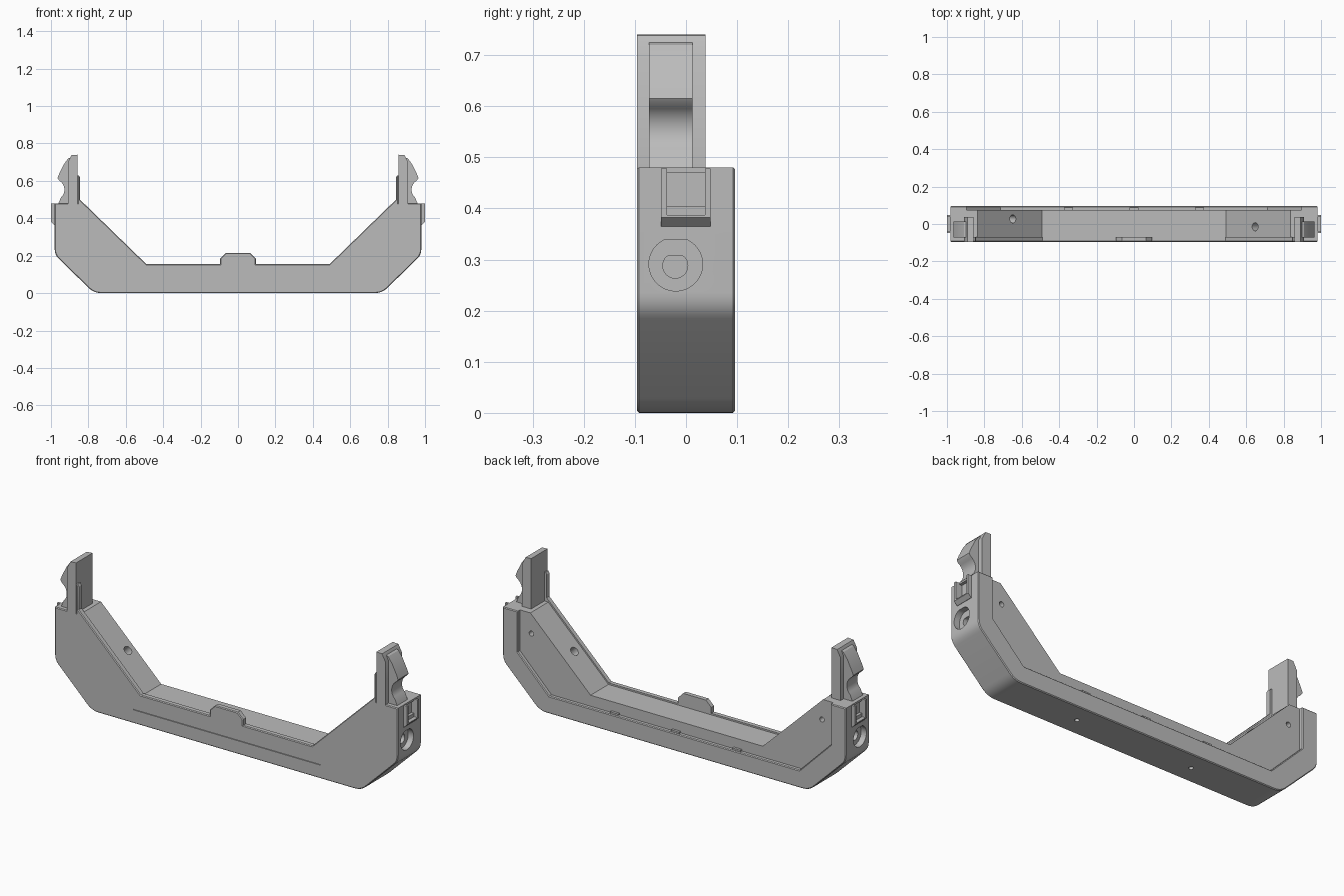
import bpy, bmesh, math
from mathutils import Matrix, Vector

cube = bpy.data.objects.get("Cube")
if cube:
    bpy.data.objects.remove(cube, do_unlink=True)

grey = bpy.data.materials.new("plain_grey")
grey.use_nodes = True
grey.diffuse_color = (0.5, 0.5, 0.5, 1)
grey.node_tree.nodes["Principled BSDF"].inputs["Base Color"].default_value = (0.5, 0.5, 0.5, 1)

parts = []
FRONT, BACK, WALL, PANEL = -0.096, 0.096, -0.07, 0.076


def prism(name, pts, lo, hi, axis="y", sx=1, soft=None, matrix=None, part=True):
    """Extrude a 2D outline along an axis; soft = end plane whose edges get a small bevel."""
    place = {"x": lambda p, d: (sx * d, p[0], p[1]),
             "y": lambda p, d: (sx * p[0], d, p[1]),
             "z": lambda p, d: (sx * p[0], p[1], d)}[axis]
    bm = bmesh.new()
    low = [bm.verts.new(place(p, lo)) for p in pts]
    high = [bm.verts.new(place(p, hi)) for p in pts]
    bm.faces.new(low)
    bm.faces.new(high[::-1])
    n = len(pts)
    for i in range(n):
        j = (i + 1) % n
        bm.faces.new((low[i], high[i], high[j], low[j]))
    bmesh.ops.recalc_face_normals(bm, faces=bm.faces)
    if soft is not None:
        edges = [e for e in bm.edges if all(abs(v.co.y - soft) < 1e-5 for v in e.verts)]
        bmesh.ops.bevel(bm, geom=edges, offset=0.004, segments=1, affect="EDGES")
    if matrix:
        bm.transform(matrix)
    mesh = bpy.data.meshes.new(name)
    bm.to_mesh(mesh)
    bm.free()
    mesh.materials.append(grey)
    obj = bpy.data.objects.new(name, mesh)
    bpy.context.collection.objects.link(obj)
    if part:
        parts.append(obj)
    return obj


def box(x0, x1, z0, z1):
    return [(x0, z0), (x1, z0), (x1, z1), (x0, z1)]


def circle(cx, cy, r, n=32, flat=1.0):
    """Circle outline, optionally cut flat at the top."""
    return [(cx + r * math.cos(2 * math.pi * i / n),
             cy + min(r * math.sin(2 * math.pi * i / n), flat)) for i in range(n)]


def fillet(a, b, c, size, n=6):
    """Rounded corner at b."""
    a, b, c = Vector(a), Vector(b), Vector(c)
    p, q = b + (a - b).normalized() * size, b + (c - b).normalized() * size
    ts = [i / n for i in range(n + 1)]
    return [tuple(p * (1 - t) ** 2 + b * 2 * t * (1 - t) + q * t * t) for t in ts]


def mirrored(half):
    return half + [(-x, z) for x, z in reversed(half)]


def cut(targets, cutter):
    for obj in targets:
        mod = obj.modifiers.new("cut", "BOOLEAN")
        mod.operation, mod.solver, mod.object = "DIFFERENCE", "EXACT", cutter
        bpy.context.view_layer.objects.active = obj
        bpy.ops.object.modifier_apply(modifier=mod.name)
    bpy.data.objects.remove(cutter, do_unlink=True)


# Shared outer edge of the bracket, from the base up to the leg top
low, knee, top = (0.77, 0), (0.98, 0.205), (0.98, 0.48)
outer = fillet((0, 0), low, knee, 0.04) + fillet(low, knee, top, 0.03) + [top]

# Front wall with raised strips and the centre bump
front = prism("front_wall", mirrored(outer + [
    (0.858, 0.48), (0.858, 0.63), (0.851, 0.63), (0.845, 0.62), (0.845, 0.5),
    (0.49, 0.155), (0.095, 0.155), (0.095, 0.185), (0.065, 0.215)]), FRONT, WALL, soft=FRONT)

# Core with the sloped inner channel
core = prism("core", mirrored(outer + [(0.836, 0.48), (0.492, 0.147)]), WALL, PANEL)

# Raised rim around the back panel
prism("back_rim", mirrored(outer + [(0.895, 0.48), (0.895, 0.27), (0.715, 0.09)]),
      PANEL, BACK, soft=BACK)
for x in (-0.35, 0, 0.35):
    prism("rim_tab", box(x - 0.023, x + 0.023, 0.088, 0.099), PANEL, 0.089)

# Hook outline: slanted nose, round notch and flared foot
notch = [(0.985 - 0.057 * math.cos(a), 0.553 + 0.057 * math.sin(a))
         for a in (math.radians(60 - 12 * i) for i in range(10))]
hook_pts = [(0.86, 0.48), (0.96, 0.48)] + notch[::-1] + [
    (0.965, 0.615), (0.955, 0.64), (0.93, 0.69), (0.908, 0.72), (0.87, 0.735)]
plate_pts = [(0.858, 0.47), (0.91, 0.47), (0.91, 0.7), (0.89, 0.738), (0.858, 0.74)]

for side, sx in (("left", 1), ("right", -1)):
    # Upright latch: back plate with a hook in the middle
    prism(side + "_latch_plate", plate_pts, FRONT, 0.038, sx=sx)
    prism(side + "_latch_hook", hook_pts, -0.072, 0.013, sx=sx)

    # Clip frame on the outer face
    clip = prism(side + "_clip_frame",
                 [(0.97, 0.365), (0.982, 0.365), (1, 0.382), (1, 0.478), (0.97, 0.478)],
                 -0.049, 0.048, sx=sx)
    cut([clip], prism("cutter", box(-0.037, 0.037, 0.387, 0.6), 0.9, 1.1, "x", sx, part=False))
    cut([core], prism("cutter", box(-0.037, 0.037, 0.405, 0.47), 0.965, 1.1, "x", sx, part=False))

    # Counterbored socket with flat tops
    cut([core, front], prism("cutter", circle(-0.02, 0.291, 0.0525, 48, 0.0485),
                             0.95, 1.1, "x", sx, part=False))
    cut([core], prism("cutter", circle(-0.021, 0.288, 0.0245, 32, 0.019),
                      0.88, 1.1, "x", sx, part=False))

    # Screw holes in the back panel and the base
    cut([core], prism("cutter", circle(0.83, 0.375, 0.013, 20), 0.03, 0.2, sx=sx, part=False))
    cut([core], prism("cutter", circle(0.33, 0, 0.011, 20), -0.1, 0.05, "z", sx, part=False))

    # Angled hole in the sloped channel
    y = -0.015 if sx > 0 else 0.027
    tilt = Matrix.Translation((sx * 0.647, y, 0.298)) @ Matrix.Rotation(-sx * math.pi / 4, 4, "Y")
    cut([core], prism("cutter", circle(0, 0, 0.022, 24), -0.06, 0.1, "z", matrix=tilt, part=False))

# Thin groove along the front
cut([front], prism("cutter", box(-0.53, 0.54, 0.069, 0.075), -0.2, FRONT + 0.005, part=False))

# Smooth the curves, keep the edges sharp
bpy.ops.object.select_all(action="DESELECT")
for obj in parts:
    obj.select_set(True)
bpy.context.view_layer.objects.active = core
bpy.ops.object.shade_smooth_by_angle(angle=math.radians(30))
